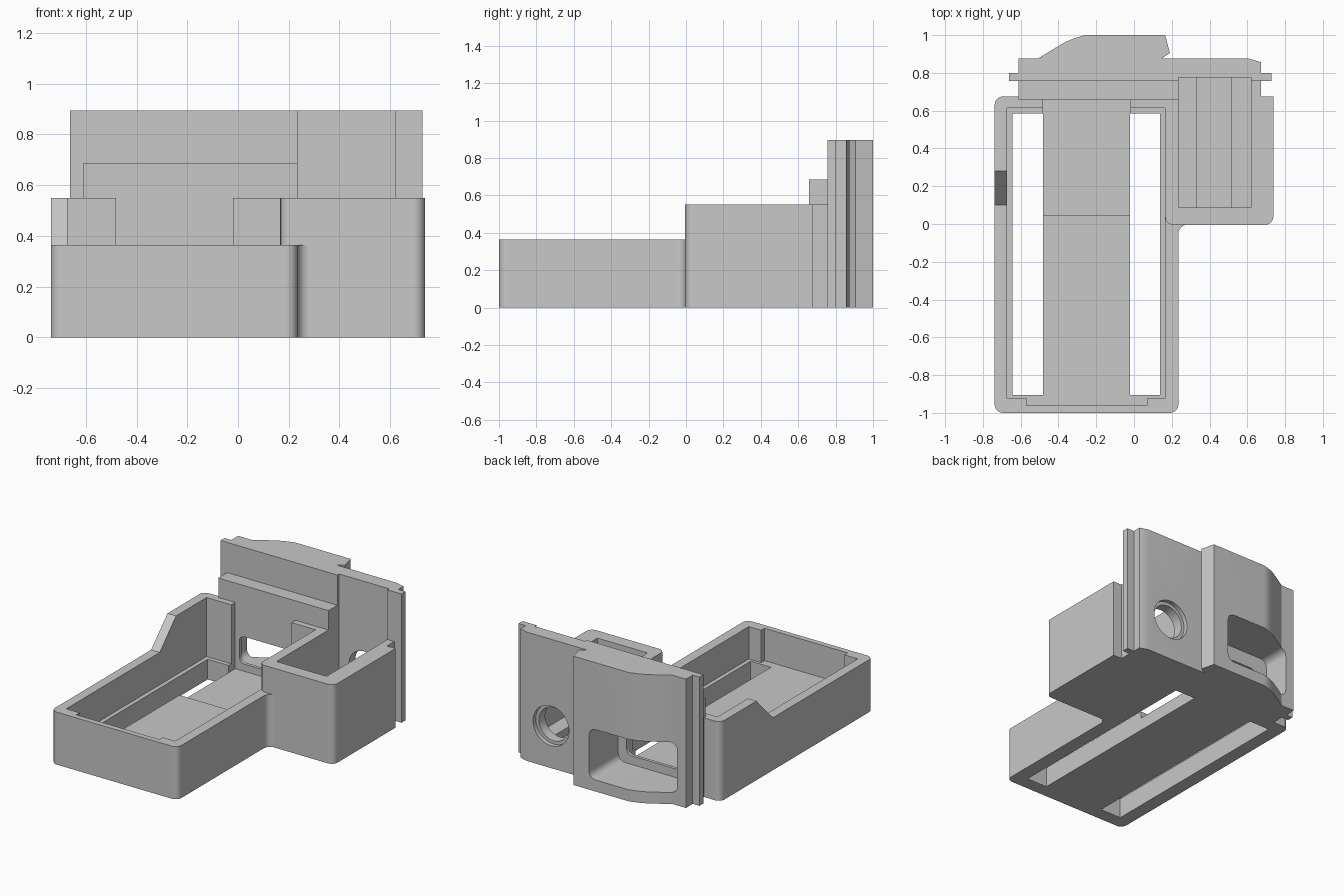
import bpy, bmesh, math
from mathutils import Vector

old = bpy.data.objects.get("Cube")
if old:
    bpy.data.objects.remove(old, do_unlink=True)

grey = bpy.data.materials.new("plain grey")
grey.use_nodes = True
grey.diffuse_color = (0.58, 0.58, 0.58, 1)
grey.node_tree.nodes["Principled BSDF"].inputs["Base Color"].default_value = (0.58, 0.58, 0.58, 1)


def prism(name, outline, lo, hi, axis="z"):
    """Extrude a 2D outline along an axis; the outline is in the other two axes."""
    place = {"x": lambda a, b, d: (d, a, b),
             "y": lambda a, b, d: (a, d, b),
             "z": lambda a, b, d: (a, b, d)}[axis]
    bm = bmesh.new()
    face = bm.faces.new([bm.verts.new(place(a, b, lo)) for a, b in outline])
    moved = bmesh.ops.extrude_face_region(bm, geom=[face])["geom"]
    shift = Vector(place(0, 0, hi - lo))
    bmesh.ops.translate(bm, vec=shift, verts=[v for v in moved if isinstance(v, bmesh.types.BMVert)])
    bmesh.ops.recalc_face_normals(bm, faces=bm.faces)
    mesh = bpy.data.meshes.new(name)
    bm.to_mesh(mesh)
    bm.free()
    mesh.materials.append(grey)
    obj = bpy.data.objects.new(name, mesh)
    bpy.context.collection.objects.link(obj)
    return obj


def rect(a0, a1, b0, b1, r=0.0, steps=6):
    """Rectangle outline with optional rounded corners."""
    if not r:
        return [(a0, b0), (a1, b0), (a1, b1), (a0, b1)]
    centres = [(a1 - r, b1 - r), (a0 + r, b1 - r), (a0 + r, b0 + r), (a1 - r, b0 + r)]
    points = []
    for k, (ca, cb) in enumerate(centres):
        for i in range(steps + 1):
            t = math.pi / 2 * (k + i / steps)
            points.append((ca + r * math.cos(t), cb + r * math.sin(t)))
    return points


def circle(ca, cb, r, n=40):
    return [(ca + r * math.cos(2 * math.pi * i / n), cb + r * math.sin(2 * math.pi * i / n))
            for i in range(n)]


def box(name, x0, x1, y0, y1, z0, z1):
    return prism(name, rect(x0, x1, y0, y1), z0, z1)


def combine(target, other, operation):
    """Apply one boolean and remove the helper."""
    other.hide_render = True
    mod = target.modifiers.new("join", "BOOLEAN")
    mod.operation = operation
    mod.solver = "EXACT"
    mod.object = other
    graph = bpy.context.evaluated_depsgraph_get()
    mesh = bpy.data.meshes.new_from_object(target.evaluated_get(graph))
    target.modifiers.clear()
    target.data = mesh
    bpy.data.objects.remove(other, do_unlink=True)


SUNK, FLOOR, LOW, MID, RIB, TOP = 0.09, 0.14, 0.365, 0.55, 0.685, 0.895

# Long tray, tall at the back and low at the front with a sloping left-hand step
housing = prism("housing", rect(-0.738, 0.235, -1, 0.675, 0.045), 0, MID)
step = [(-1.1, LOW), (0.10, LOW), (0.28, MID), (0.38, 0.65), (-1.1, 0.65)]
combine(housing, prism("step_cut", step, -0.8, 0.168, "x"), "DIFFERENCE")
combine(housing, box("front_cut", 0.1, 0.3, -1.1, 0.02, LOW, 0.65), "DIFFERENCE")

# Side bay with a square back corner and a blended inner corner
combine(housing, prism("side_bay", rect(0.165, 0.738, -0.005, 0.675, 0.045), 0, MID), "UNION")
combine(housing, box("bay_corner", 0.6, 0.738, 0.5, 0.675, 0, MID), "UNION")
blend = [(0.2, 0.02), (0.2, -0.05), (0.235, -0.05)]
blend += [(0.28 - 0.045 * math.cos(t), -0.05 + 0.045 * math.sin(t))
          for t in (math.pi / 12 * i for i in range(1, 7))]
blend += [(0.28, 0.02)]
combine(housing, prism("bay_blend", blend, 0, LOW), "UNION")
combine(housing, box("bay_back", 0.2, 0.672, 0.6, 0.78, 0, MID), "UNION")

# Rib and shaped back plate
combine(housing, box("rib", -0.612, 0.235, 0.658, 0.78, 0, RIB), "UNION")
plate = [(-0.663, 0.756), (0.727, 0.756), (0.727, 0.8), (0.672, 0.8), (0.672, 0.857),
         (0.61, 0.875), (0.145, 0.875), (0.19, 0.905), (0.165, 1.0), (-0.26, 1.0),
         (-0.32, 0.982), (-0.37, 0.96), (-0.44, 0.918), (-0.51, 0.875),
         (-0.612, 0.875), (-0.612, 0.8), (-0.663, 0.8)]
combine(housing, prism("back_plate", plate, 0, TOP), "UNION")

# Tray cavity, front recess, sunken back floor through the wall gap, and two slots
combine(housing, box("cavity", -0.672, 0.165, -0.925, 0.615, FLOOR, 1), "DIFFERENCE")
combine(housing, box("front_recess", -0.57, 0.07, -0.962, -0.9, FLOOR, 1), "DIFFERENCE")
combine(housing, box("sunken_floor", -0.482, -0.02, 0.045, 0.658, SUNK, 1), "DIFFERENCE")
for x0, x1 in ((-0.643, -0.482), (-0.02, 0.137)):
    combine(housing, box("slot", x0, x1, -0.905, 0.585, -0.1, FLOOR + 0.1), "DIFFERENCE")

# Bay cavity with a shallow channel in its floor
channel = [(0.235, FLOOR), (0.33, FLOOR), (0.33, SUNK), (0.515, SUNK), (0.515, FLOOR),
           (0.62, FLOOR), (0.62, 1), (0.235, 1)]
combine(housing, prism("bay_cavity", channel, 0.087, 0.775, "y"), "DIFFERENCE")

# Round stepped port, then the deep pocket and its inner window
combine(housing, prism("port", circle(0.425, 0.293, 0.115), 0.7, 1.1, "y"), "DIFFERENCE")
combine(housing, prism("port_rim", circle(0.425, 0.293, 0.138), 0.845, 1.1, "y"), "DIFFERENCE")
combine(housing, prism("pocket", rect(-0.545, 0.045, 0.08, 0.43, 0.05), 0.68, 1.1, "y"), "DIFFERENCE")
combine(housing, prism("window", rect(-0.45, -0.02, 0.14, 0.33, 0.04), 0.62, 0.8, "y"), "DIFFERENCE")

# Smooth the rounded corners, keep hard edges and flat sides
bpy.ops.object.select_all(action="DESELECT")
housing.select_set(True)
bpy.context.view_layer.objects.active = housing
bpy.ops.object.shade_smooth_by_angle(angle=math.radians(30))
flat_sides = housing.modifiers.new("flat_sides", "WEIGHTED_NORMAL")
flat_sides.keep_sharp = True
